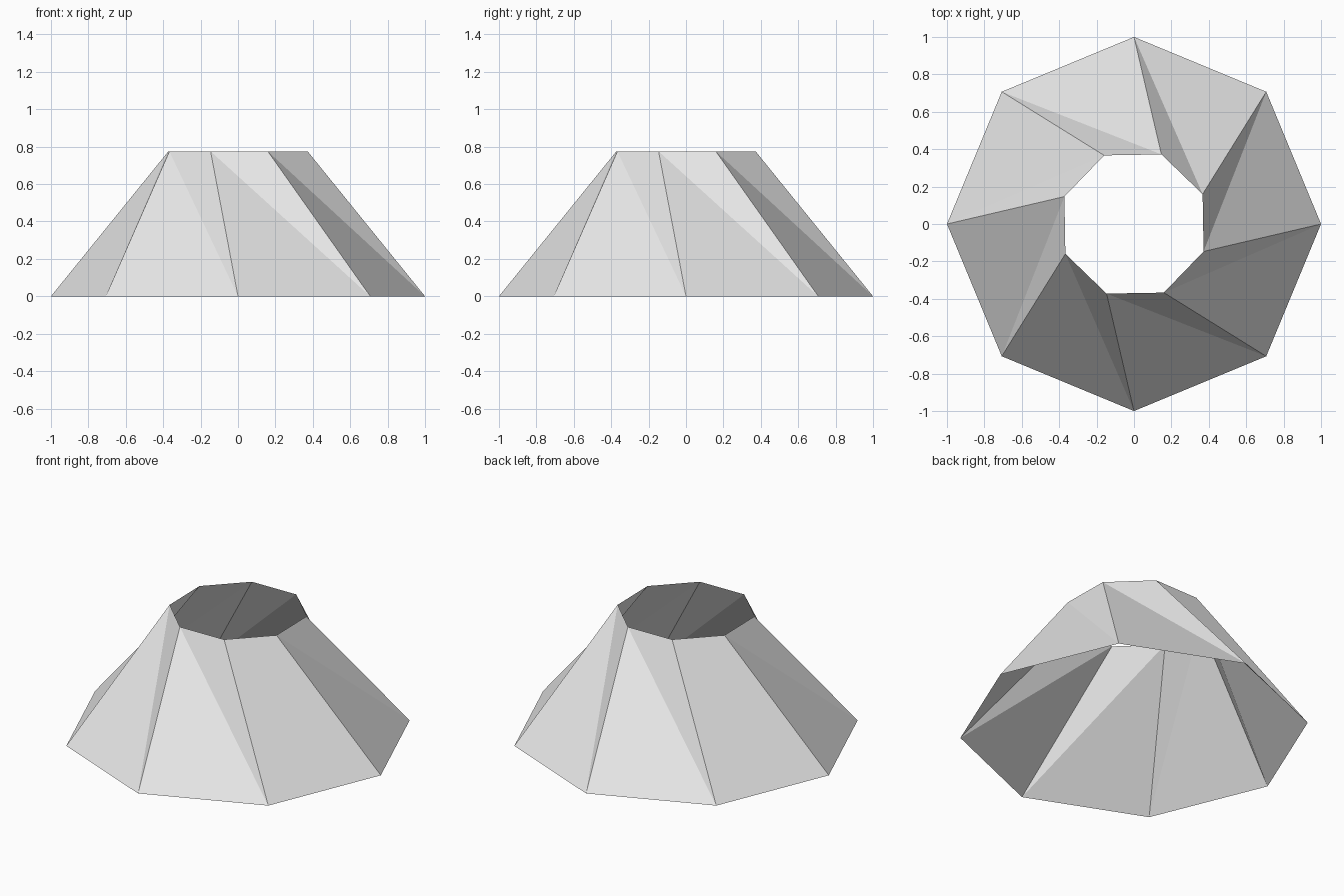
import bpy
import bmesh
from math import cos, sin, radians, tau

SIDES = 8
BASE_RADIUS, TOP_RADIUS, HEIGHT = 1.0, 0.4, 0.775
TWIST = radians(-21.5)

# Remove the default cube
cube = bpy.data.objects.get("Cube")
if cube:
    bpy.data.objects.remove(cube, do_unlink=True)

# Plain light grey material
grey = bpy.data.materials.new("light_grey")
grey.use_nodes = True
colour = (0.8, 0.8, 0.8, 1)
grey.diffuse_color = colour
grey.node_tree.nodes["Principled BSDF"].inputs["Base Color"].default_value = colour


def ring(bm, radius, z, turn):
    """Add one octagonal ring of vertices."""
    angles = [turn + tau * i / SIDES for i in range(SIDES)]
    return [bm.verts.new((radius * cos(a), radius * sin(a), z)) for a in angles]


# Open shell: wide base ring joined to a smaller, twisted rim
bm = bmesh.new()
base = ring(bm, BASE_RADIUS, 0, 0)
rim = ring(bm, TOP_RADIUS, HEIGHT, TWIST)
for i in range(SIDES):
    j = (i + 1) % SIDES
    bm.faces.new((base[i], base[j], rim[i]))
    bm.faces.new((base[j], rim[j], rim[i]))

mesh = bpy.data.meshes.new("twisted_cone_shell")
bm.to_mesh(mesh)
bm.free()
mesh.materials.append(grey)
shell = bpy.data.objects.new("twisted_cone_shell", mesh)
bpy.context.collection.objects.link(shell)
